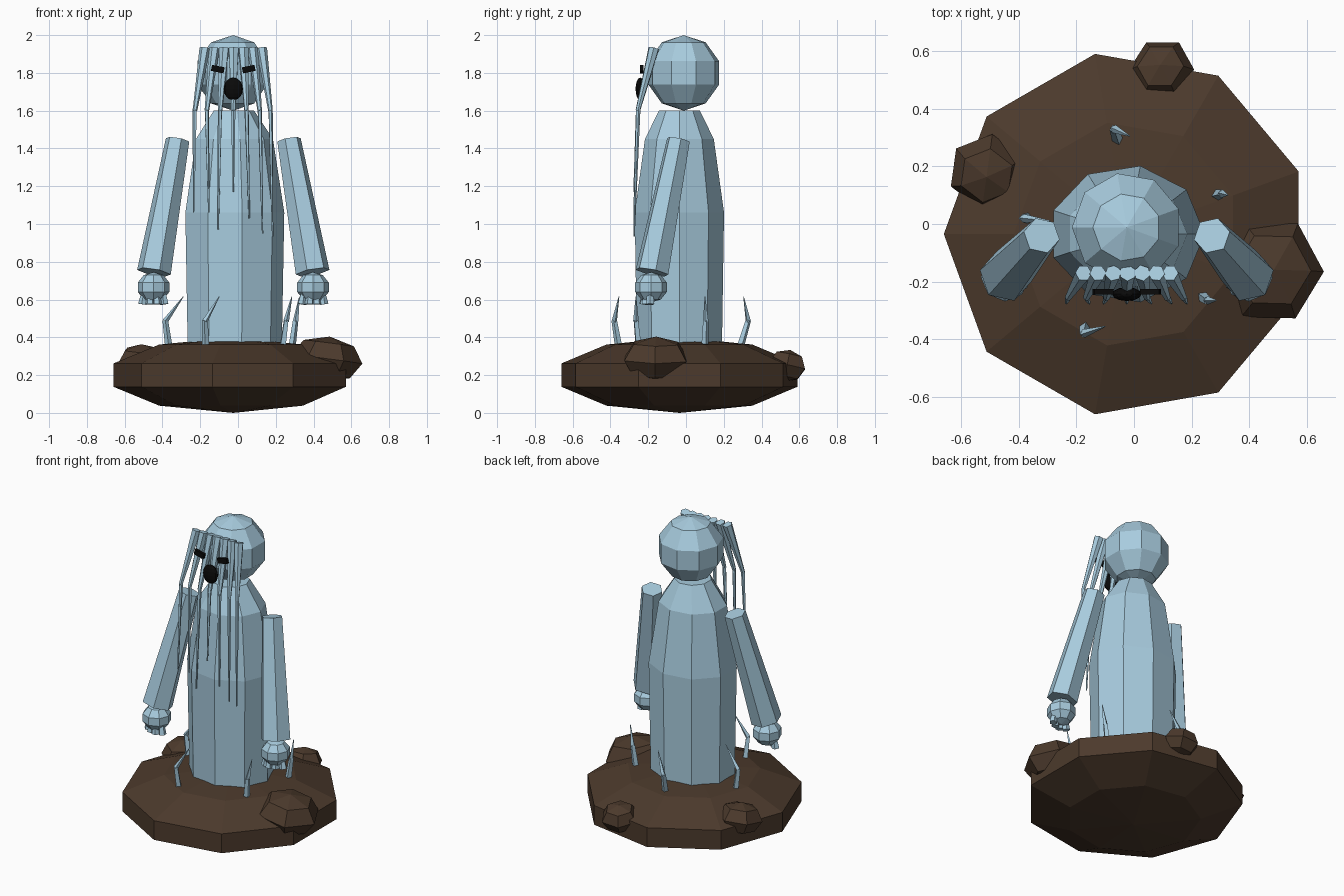
import bpy, bmesh, math
from mathutils import Vector, Matrix, Euler

if "Cube" in bpy.data.objects:
    bpy.data.objects.remove(bpy.data.objects["Cube"])


def material(name, rgb):
    m = bpy.data.materials.new(name)
    m.diffuse_color = (*rgb, 1)
    m.use_nodes = True
    m.node_tree.nodes["Principled BSDF"].inputs["Base Color"].default_value = m.diffuse_color
    return m


BLUE = material("pale_blue", (0.39, 0.60, 0.73))
BROWN = material("earth_brown", (0.072, 0.042, 0.025))
BLACK = material("black", (0.003, 0.003, 0.003))
CX = -0.025  # the figure's own symmetry plane


def finish(bm, name, mat):
    bmesh.ops.recalc_face_normals(bm, faces=bm.faces)
    me = bpy.data.meshes.new(name)
    bm.to_mesh(me)
    bm.free()
    me.materials.append(mat)
    ob = bpy.data.objects.new(name, me)
    bpy.context.collection.objects.link(ob)
    return ob


def ball(name, mat, loc, scale, seg, rings, rot=(0, 0, 0)):
    bm = bmesh.new()
    mx = (Matrix.Translation(loc) @ Euler(rot).to_matrix().to_4x4()
          @ Matrix.Diagonal((*scale, 1)))
    bmesh.ops.create_uvsphere(bm, u_segments=seg, v_segments=rings, radius=1, matrix=mx)
    return finish(bm, name, mat)


def add_tube(bm, p, q, r1, r2, sides):
    """Capped tapered prism from p to q."""
    p, q = Vector(p), Vector(q)
    d = q - p
    mx = Matrix.Translation((p + q) / 2) @ d.to_track_quat('Z', 'Y').to_matrix().to_4x4()
    bmesh.ops.create_cone(bm, cap_ends=True, segments=sides, radius1=r1, radius2=r2,
                          depth=d.length, matrix=mx)


def box(name, mat, loc, size, rot):
    bm = bmesh.new()
    mx = (Matrix.Translation(loc) @ Euler(rot).to_matrix().to_4x4()
          @ Matrix.Diagonal((*size, 1)))
    bmesh.ops.create_cube(bm, size=1, matrix=mx)
    return finish(bm, name, mat)


# Earth mound: squashed nine-sided ball with one corner at the back
ball("mound", BROWN, (CX, -0.035, 0.2), (0.667, 0.667, 0.2), 9, 5, (0, 0, math.radians(90)))

# Half-buried rocks
ball("rock_right", BROWN, (0.47, -0.16, 0.285), (0.19, 0.19, 0.12), 6, 4, (0.05, 0.12, 0.5))
ball("rock_left", BROWN, (-0.51, 0.18, 0.27), (0.135, 0.135, 0.095), 6, 4, (0.1, -0.15, 0.9))
ball("rock_back", BROWN, (0.095, 0.535, 0.25), (0.115, 0.11, 0.085), 6, 4, (-0.2, 0.05, 0.5))

# Robe body: nine-sided rings joined upward (z, x radius, y radius)
bm = bmesh.new()
prev = None
for z, rx, ry in [(0.3, 0.256, 0.228), (1.06, 0.27, 0.24), (1.45, 0.21, 0.185), (1.6, 0.11, 0.11)]:
    ring = []
    for i in range(9):
        a = math.radians(80 + 40 * i)
        ring.append(bm.verts.new((CX + rx * math.cos(a), -0.035 + ry * math.sin(a), z)))
    if prev:
        for i in range(9):
            j = (i + 1) % 9
            bm.faces.new((prev[i], prev[j], ring[j], ring[i]))
    else:
        bm.faces.new(ring[::-1])
    prev = ring
bm.faces.new(prev)
finish(bm, "body", BLUE)

# Head
ball("head", BLUE, (CX, -0.012, 1.8), (0.2, 0.2, 0.2), 9, 5, (0, 0, math.radians(90)))

# Arms, hands and stubby fingers
for side, s in (("left", -1), ("right", 1)):
    def at(x, y, z):
        return (CX + s * x, y, z)
    bm = bmesh.new()
    add_tube(bm, at(0.42, -0.18, 0.745), at(0.295, -0.04, 1.445), 0.092, 0.064, 6)
    finish(bm, side + "_arm", BLUE)
    ball(side + "_hand", BLUE, at(0.422, -0.185, 0.665), (0.088, 0.088, 0.08), 8, 5)
    bm = bmesh.new()
    for dx, dy in ((-0.055, -0.025), (-0.018, -0.04), (0.022, -0.03), (0.06, -0.005)):
        add_tube(bm, at(0.42 + dx * 0.8, -0.185 + dy * 0.8, 0.65),
                 at(0.42 + dx, -0.185 + dy, 0.575), 0.015, 0.024, 5)
    finish(bm, side + "_fingers", BLUE)

# Hair strands: thick upper lock, thin lower lock (top x, bend x, tip x, tip z)
strands = [(-0.175, -0.228, -0.235, 1.06), (-0.125, -0.165, -0.155, 1.06),
           (-0.072, -0.095, -0.105, 0.97), (-0.022, -0.025, -0.025, 1.17),
           (0.028, 0.045, 0.06, 1.03), (0.078, 0.115, 0.13, 0.95),
           (0.125, 0.172, 0.183, 0.935)]
for n, (x0, x1, x2, tip) in enumerate(strands):
    bm = bmesh.new()
    add_tube(bm, (x0, -0.17, 1.93), (x1, -0.255, 1.6), 0.029, 0.012, 6)
    add_tube(bm, (x1, -0.253, 1.61), (x2, -0.275, tip), 0.012, 0.004, 5)
    finish(bm, f"hair_strand_{n + 1}", BLUE)

# Face
for side, s in (("left", -1), ("right", 1)):
    box(side + "_eye", BLACK, (CX + s * 0.082, -0.235, 1.82), (0.068, 0.018, 0.032),
        (0, -s * 0.2, 0))
ball("mouth", BLACK, (CX, -0.243, 1.715), (0.051, 0.024, 0.06), 12, 8)

# Bent grass blades (base, bend, tip)
blades = [((-0.365, 0.02), (-0.385, 0.02), (-0.29, 0.01)),
          ((-0.17, -0.355), (-0.175, -0.38), (-0.1, -0.355)),
          ((0.235, -0.25), (0.255, -0.265), (0.285, -0.265)),
          ((0.285, 0.1), (0.305, 0.105), (0.325, 0.1)),
          ((-0.055, 0.285), (-0.07, 0.33), (-0.015, 0.305))]
for n, (a, b, c) in enumerate(blades):
    bm = bmesh.new()
    add_tube(bm, (*a, 0.34), (*b, 0.49), 0.02, 0.015, 4)
    add_tube(bm, (*b, 0.485), (*c, 0.615), 0.015, 0.002, 4)
    finish(bm, f"grass_blade_{n + 1}", BLUE)
